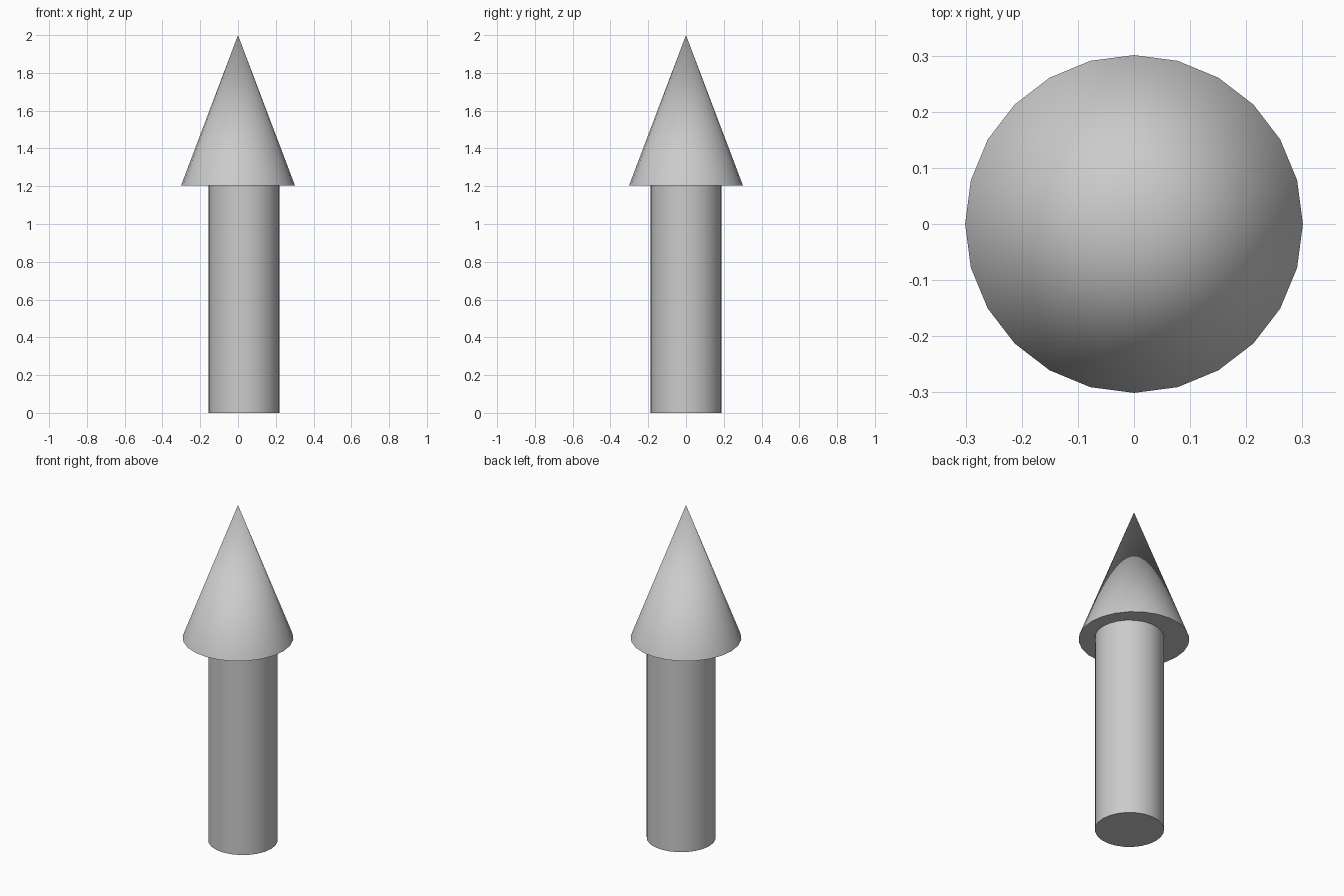
import bpy
import math

if "Cube" in bpy.data.objects:
    bpy.data.objects.remove(bpy.data.objects["Cube"])


def tapered_part(name, r_bottom, r_top, z0, z1, x=0.0, sides=24):
    """Capped round part between two heights, smooth sides and sharp rims."""
    bpy.ops.mesh.primitive_cone_add(
        vertices=sides, radius1=r_bottom, radius2=r_top,
        depth=z1 - z0, location=(x, 0, (z0 + z1) / 2))
    obj = bpy.context.object
    obj.name = name
    bpy.ops.object.shade_smooth_by_angle(angle=math.radians(30))
    return obj


HEAD_BASE = 1.205

# Shaft, slightly off-centre towards +x
tapered_part("shaft", 0.188, 0.188, 0.0, HEAD_BASE, x=0.032)

# Pointed head
tapered_part("pointed_head", 0.301, 0.0, HEAD_BASE, 2.0)
